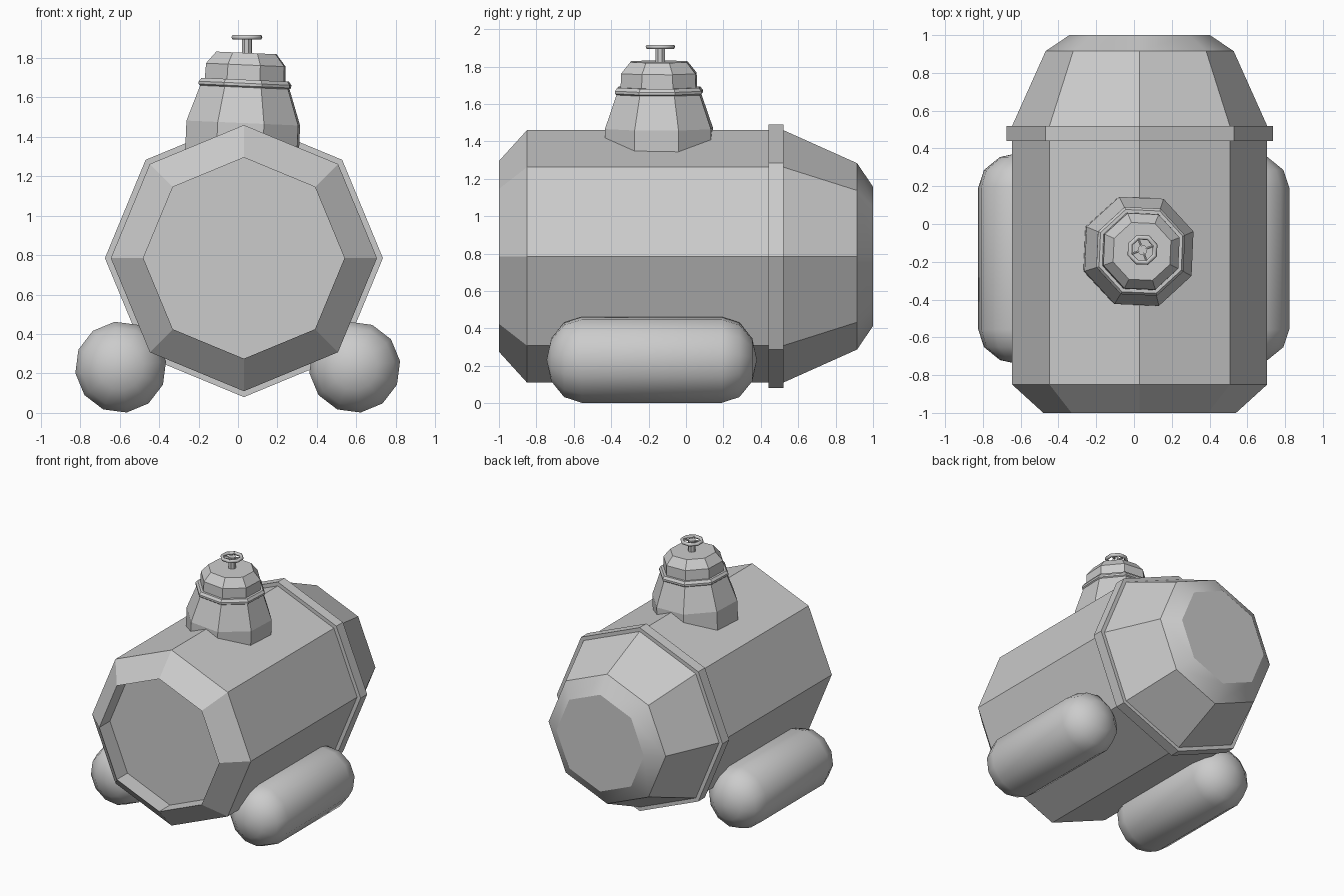
import bpy, bmesh, math
from mathutils import Matrix, Vector

if "Cube" in bpy.data.objects:
    bpy.data.objects.remove(bpy.data.objects["Cube"])


def lathe(name, profile, sides, matrix, turn=0.0, smooth=(), closed=False):
    """Revolve (radius, height) points round local z; ends are capped unless closed.
    smooth lists the profile bands that get smooth shading."""
    bm = bmesh.new()
    rings = []
    for r, h in profile:
        if r == 0:
            rings.append([bm.verts.new((0, 0, h))])
            continue
        rings.append([bm.verts.new((r * math.cos(turn + math.tau * i / sides),
                                    r * math.sin(turn + math.tau * i / sides), h))
                      for i in range(sides)])
    pairs = list(zip(rings, rings[1:]))
    if closed:
        pairs.append((rings[-1], rings[0]))
    for k, (a, b) in enumerate(pairs):
        for i in range(sides):
            j = (i + 1) % sides
            corners = [a[i % len(a)], a[j % len(a)], b[j % len(b)], b[i % len(b)]]
            f = bm.faces.new(list(dict.fromkeys(corners)))
            f.smooth = k in smooth
    if not closed:
        for ring in (rings[0], rings[-1]):
            if len(ring) > 2:
                bm.faces.new(ring)
    bm.transform(matrix)
    bmesh.ops.recalc_face_normals(bm, faces=bm.faces)
    mesh = bpy.data.meshes.new(name)
    bm.to_mesh(mesh)
    bm.free()
    obj = bpy.data.objects.new(name, mesh)
    bpy.context.collection.objects.link(obj)
    return obj


along_y = Matrix.Rotation(math.radians(-90), 4, 'X')

# Octagonal tank: recessed front, chamfer, straight body, tapered back, rounded rear band
hull = Matrix.Translation((0.03, 0, 0.785)) @ along_y
lathe("tank_hull", [(0.51, -0.87), (0.51, -1), (0.675, -0.85), (0.675, 0.52),
                    (0.498, 0.915), (0.372, 1)], 8, hull, smooth=(4,))

# Raised collar round the back of the body
lathe("tank_collar", [(0.66, 0.44), (0.705, 0.44), (0.705, 0.52), (0.66, 0.52)],
      8, hull, closed=True)

# Capsule floats on both sides
R, HALF, DOME = 0.232, 0.375, 0.1875
dome = [(R * math.cos(math.radians(t)), HALF + DOME * math.sin(math.radians(t)))
        for t in (0, 30, 60)] + [(0, HALF + DOME)]
capsule = [(r, -h) for r, h in reversed(dome)] + dome
for side, x in (("left", -0.595), ("right", 0.592)):
    lathe("float_" + side, capsule, 12,
          Matrix.Translation((x, -0.183, 0.232)) @ along_y,
          turn=math.radians(-7.5), smooth=range(len(capsule)))

# Hatch tower on top, leaning very slightly
tower = Matrix.Translation((0.026, -0.145, 1.45)) @ Matrix.Rotation(math.radians(2.5), 4, 'Y')
turn = math.radians(20)
lathe("tower_base", [(0.307, -0.25), (0.307, 0.02), (0.24, 0.205)], 8, tower, turn)
lathe("tower_flange", [(0.24, 0.2), (0.25, 0.208), (0.25, 0.222), (0.236, 0.24)], 8, tower, turn)
lathe("hatch_lid", [(0.218, 0.235), (0.215, 0.315), (0.163, 0.376)], 8, tower, turn)

# Hatch handwheel: stem, rim, hub and spokes
wheel = Matrix.Translation((0.045, -0.137, 1.905))
lathe("wheel_stem", [(0.027, -0.1), (0.027, 0.006)], 8, wheel, turn)
rim = [(0.071 + 0.013 * math.cos(math.tau * i / 6), 0.013 * math.sin(math.tau * i / 6))
       for i in range(6)]
lathe("wheel_rim", rim, 8, wheel, turn, smooth=range(6), closed=True)
for i in range(4):
    out = Matrix.Rotation(turn + math.tau * i / 4, 4, 'Z') @ Matrix.Rotation(math.pi / 2, 4, 'Y')
    lathe(f"wheel_spoke_{i + 1}", [(0.007, 0.015), (0.007, 0.07)], 6, wheel @ out)
